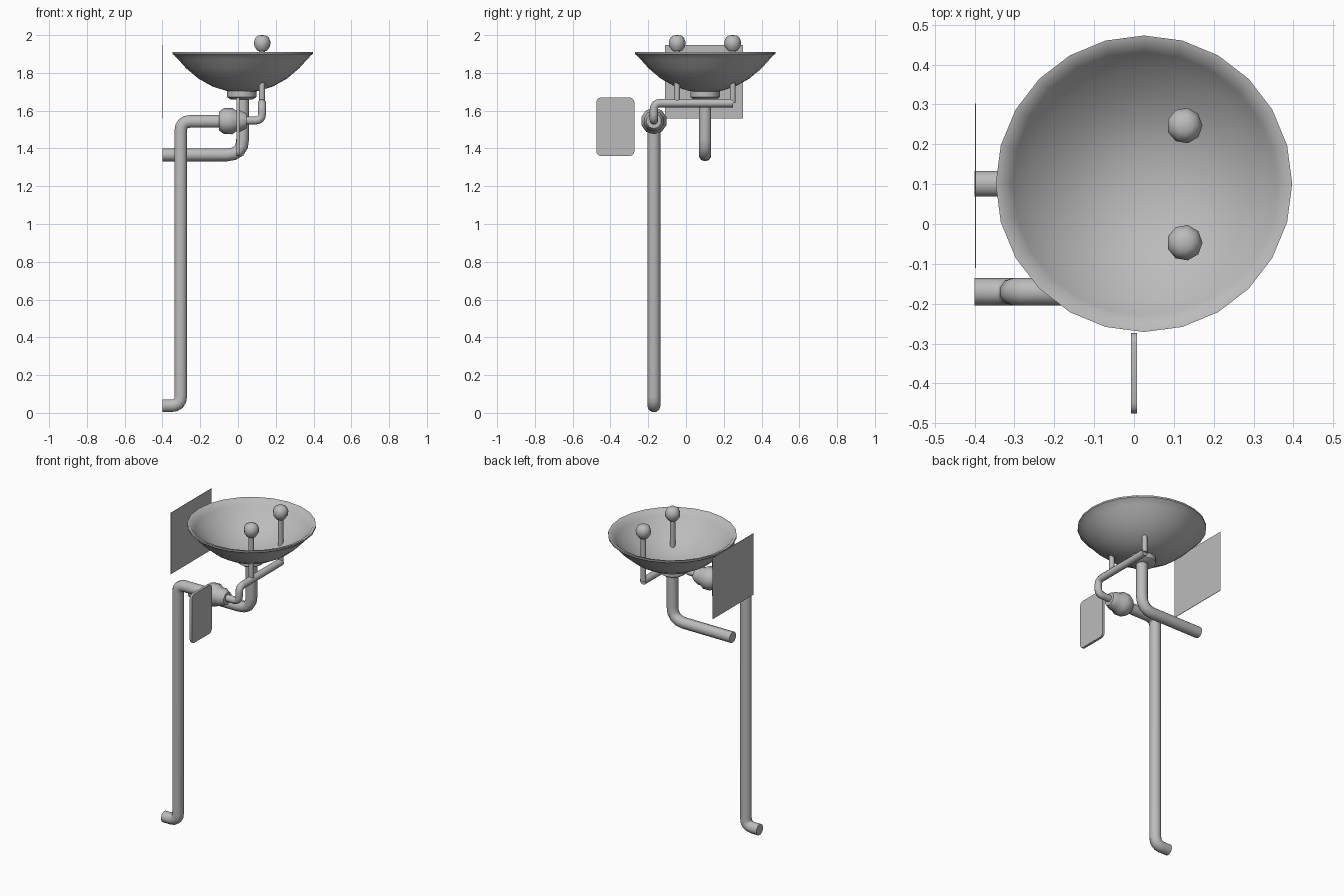
import bpy, bmesh, math
from mathutils import Vector, Matrix

if "Cube" in bpy.data.objects:
    bpy.data.objects.remove(bpy.data.objects["Cube"])

grey = bpy.data.materials.new("plain grey")
grey.diffuse_color = (0.5, 0.5, 0.5, 1)
grey.use_nodes = True
grey.node_tree.nodes["Principled BSDF"].inputs["Base Color"].default_value = grey.diffuse_color


def finish(ob, angle=40):
    ob.data.materials.clear()
    ob.data.materials.append(grey)
    bpy.ops.object.select_all(action='DESELECT')
    ob.select_set(True)
    bpy.context.view_layer.objects.active = ob
    bpy.ops.object.shade_smooth_by_angle(angle=math.radians(angle))


def from_bmesh(name, bm, angle=40):
    bmesh.ops.recalc_face_normals(bm, faces=bm.faces)
    me = bpy.data.meshes.new(name)
    bm.to_mesh(me)
    bm.free()
    ob = bpy.data.objects.new(name, me)
    bpy.context.collection.objects.link(ob)
    finish(ob, angle)
    return ob


def lathe(name, profile, matrix, sides, angle=40):
    """Spin (radius, height) points about z, then place with matrix."""
    bm = bmesh.new()
    vs = [bm.verts.new((r, 0, z)) for r, z in profile]
    es = [bm.edges.new(p) for p in zip(vs, vs[1:])]
    bmesh.ops.spin(bm, geom=vs + es, cent=(0, 0, 0), axis=(0, 0, 1),
                   angle=2 * math.pi, steps=sides)
    bmesh.ops.remove_doubles(bm, verts=bm.verts, dist=1e-4)
    bm.transform(matrix)
    return from_bmesh(name, bm, angle)


def pipe(name, pts, radius, bend=0.0, res=3):
    """Round tube along a path with rounded corners."""
    pts = [Vector(p) for p in pts]
    path = [pts[0]]
    for a, b, c in zip(pts, pts[1:], pts[2:]):
        p, q = b + (a - b).normalized() * bend, b + (c - b).normalized() * bend
        for i in range(5):
            t = i / 4
            path.append(p * (1 - t) ** 2 + b * 2 * t * (1 - t) + q * t * t)
    path.append(pts[-1])
    cu = bpy.data.curves.new(name, 'CURVE')
    cu.dimensions = '3D'
    cu.fill_mode = 'FULL'
    cu.bevel_depth = radius
    cu.bevel_resolution = res
    cu.use_fill_caps = True
    sp = cu.splines.new('POLY')
    sp.points.add(len(path) - 1)
    for s, p in zip(sp.points, path):
        s.co = (*p, 1)
    ob = bpy.data.objects.new(name, cu)
    bpy.context.collection.objects.link(ob)
    bpy.ops.object.select_all(action='DESELECT')
    ob.select_set(True)
    bpy.context.view_layer.objects.active = ob
    bpy.ops.object.convert(target='MESH')
    finish(bpy.context.view_layer.objects.active)


def plate(name, x, y0, y1, z0, z1, thick, corner=0.0):
    """Upright plate facing sideways, with optional rounded corners."""
    bm = bmesh.new()
    bmesh.ops.create_cube(bm, size=1)
    bm.transform(Matrix.Translation((x, (y0 + y1) / 2, (z0 + z1) / 2))
                 @ Matrix.Diagonal((thick, y1 - y0, z1 - z0, 1)))
    if corner:
        es = [e for e in bm.edges
              if abs(e.verts[0].co.x - e.verts[1].co.x) > thick / 2]
        bmesh.ops.bevel(bm, geom=es, offset=corner, segments=3,
                        profile=0.5, affect='EDGES')
    from_bmesh(name, bm)


BX, BY = 0.025, 0.101
# bowl with lip, outside then inside
lathe("bowl", [(0, 1.7), (0.08, 1.703), (0.16, 1.728), (0.235, 1.77),
               (0.30, 1.825), (0.34, 1.87), (0.364, 1.895), (0.372, 1.9),
               (0.372, 1.91), (0.352, 1.906), (0.33, 1.876), (0.29, 1.835),
               (0.228, 1.783), (0.155, 1.742), (0.078, 1.718), (0, 1.714)],
      Matrix.Translation((BX, BY, 0)), 24, 55)

# drain collar and waste pipe
lathe("drain_collar", [(0, 1.66), (0.06, 1.66), (0.078, 1.672), (0.078, 1.712), (0, 1.712)],
      Matrix.Translation((BX - 0.005, BY, 0)), 12)
pipe("drain_pipe", [(BX, BY, 1.7), (BX, BY, 1.366), (-0.4, BY, 1.366)], 0.034, 0.085)

# supply pipe from floor to valve
PY = -0.17
pipe("supply_pipe", [(-0.4, PY, 0.038), (-0.303, PY, 0.038),
                     (-0.303, PY, 1.543), (-0.08, PY, 1.543)], 0.035, 0.05)

# valve body along x
lathe("valve", [(0, -0.07), (0.05, -0.07), (0.068, -0.045), (0.07, 0.0),
                (0.055, 0.02), (0.055, 0.045), (0.04, 0.075), (0, 0.075)],
      Matrix.Translation((-0.03, PY, 1.545)) @ Matrix.Rotation(math.pi / 2, 4, 'Y'), 10)

# branch pipe to the nozzles
NX = 0.127
pipe("branch_pipe", [(0.03, PY, 1.548), (NX, PY, 1.548), (NX, PY, 1.64),
                     (NX, 0.25, 1.64)], 0.022, 0.035)

# risers and nozzle heads
for i, y in enumerate((-0.047, 0.247)):
    pipe(f"riser_{i + 1}", [(NX, y, 1.64), (NX, y, 1.94)], 0.016)
    lathe(f"nozzle_{i + 1}", [(0, 1.915), (0.026, 1.917), (0.043, 1.94), (0.045, 1.965),
                              (0.036, 1.988), (0.02, 1.998), (0, 2.0)],
          Matrix.Translation((NX, y, 0)), 9, 50)

# push paddle and wall sign
plate("push_paddle", 0, -0.475, -0.273, 1.36, 1.67, 0.015, 0.025)
plate("sign_plate", -0.398, -0.11, 0.302, 1.558, 1.948, 0.003)
